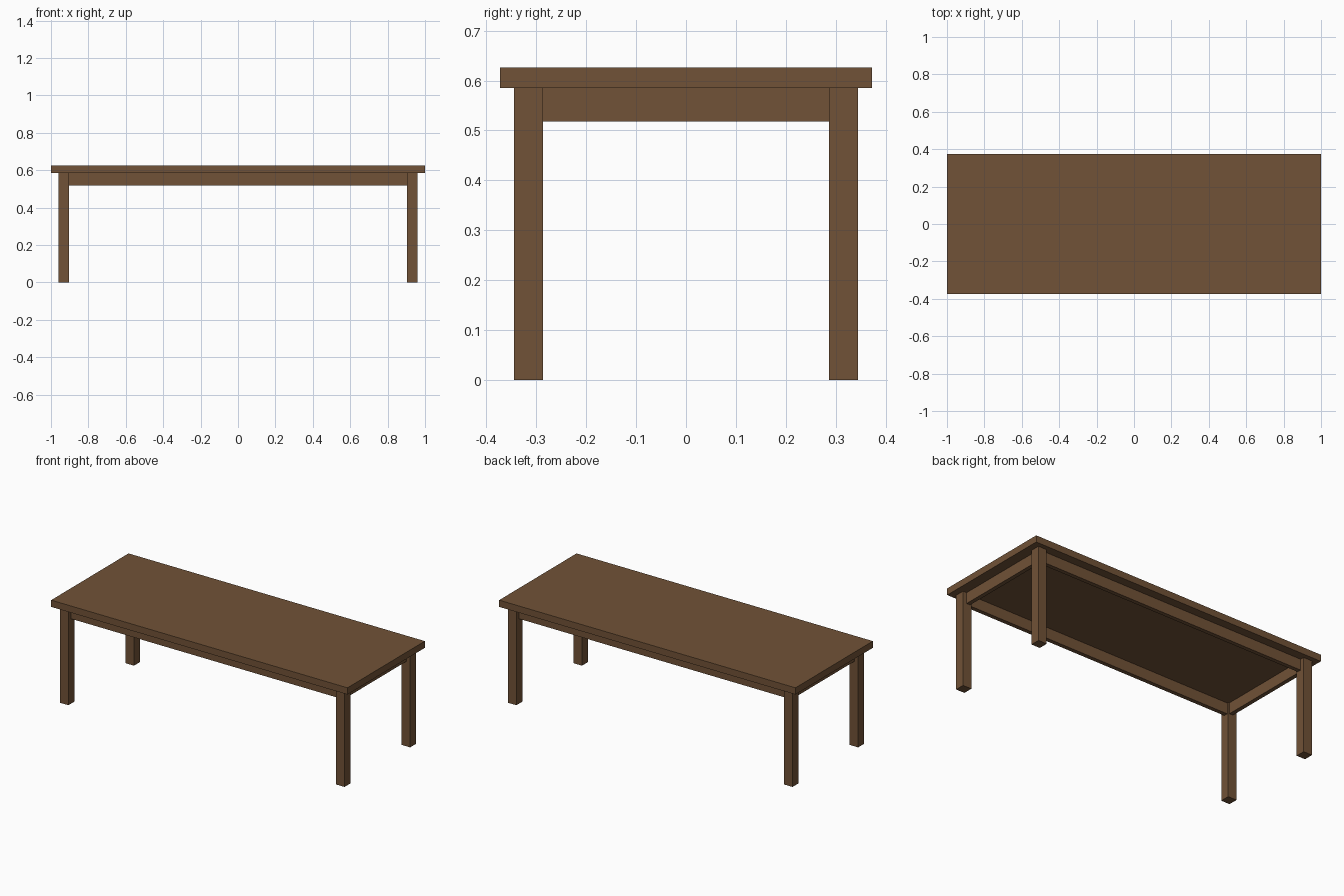
import bpy

if "Cube" in bpy.data.objects:
    bpy.data.objects.remove(bpy.data.objects["Cube"])

wood = bpy.data.materials.new("wood")
wood.diffuse_color = (0.165, 0.085, 0.038, 1)
wood.use_nodes = True
wood.node_tree.nodes["Principled BSDF"].inputs["Base Color"].default_value = wood.diffuse_color


def box(name, x0, x1, y0, y1, z0, z1):
    bpy.ops.mesh.primitive_cube_add(size=1, location=((x0 + x1) / 2, (y0 + y1) / 2, (z0 + z1) / 2))
    ob = bpy.context.object
    ob.name = name
    ob.scale = (x1 - x0, y1 - y0, z1 - z0)
    bpy.ops.object.transform_apply(location=False, rotation=False, scale=True)
    ob.data.materials.append(wood)
    return ob


TOP_Z, UNDER_Z, APRON_Z = 0.626, 0.585, 0.518
LEG_X, LEG_Y, LEG_W = 0.961, 0.345, 0.058   # outer faces and thickness of legs
INNER_X, INNER_Y = LEG_X - LEG_W, LEG_Y - LEG_W
APRON_IN, APRON_T = 0.008, 0.025            # apron set back from leg inner face

# table top
box("table_top", -1, 1, -0.373, 0.373, UNDER_Z, TOP_Z)

# legs at the four corners
for sx, nx in ((-1, "left"), (1, "right")):
    for sy, ny in ((-1, "front"), (1, "back")):
        xs = sorted((sx * INNER_X, sx * LEG_X))
        ys = sorted((sy * INNER_Y, sy * LEG_Y))
        box(f"{ny}_{nx}_leg", *xs, *ys, 0, UNDER_Z)

# long aprons, front and back
for s, n in ((-1, "front"), (1, "back")):
    ys = sorted((s * (INNER_Y + APRON_IN), s * (INNER_Y + APRON_IN + APRON_T)))
    box(f"{n}_apron", -INNER_X, INNER_X, *ys, APRON_Z, UNDER_Z)

# short aprons, left and right
for s, n in ((-1, "left"), (1, "right")):
    xs = sorted((s * (INNER_X + APRON_IN), s * (INNER_X + APRON_IN + APRON_T)))
    box(f"{n}_apron", *xs, -INNER_Y, INNER_Y, APRON_Z, UNDER_Z)
